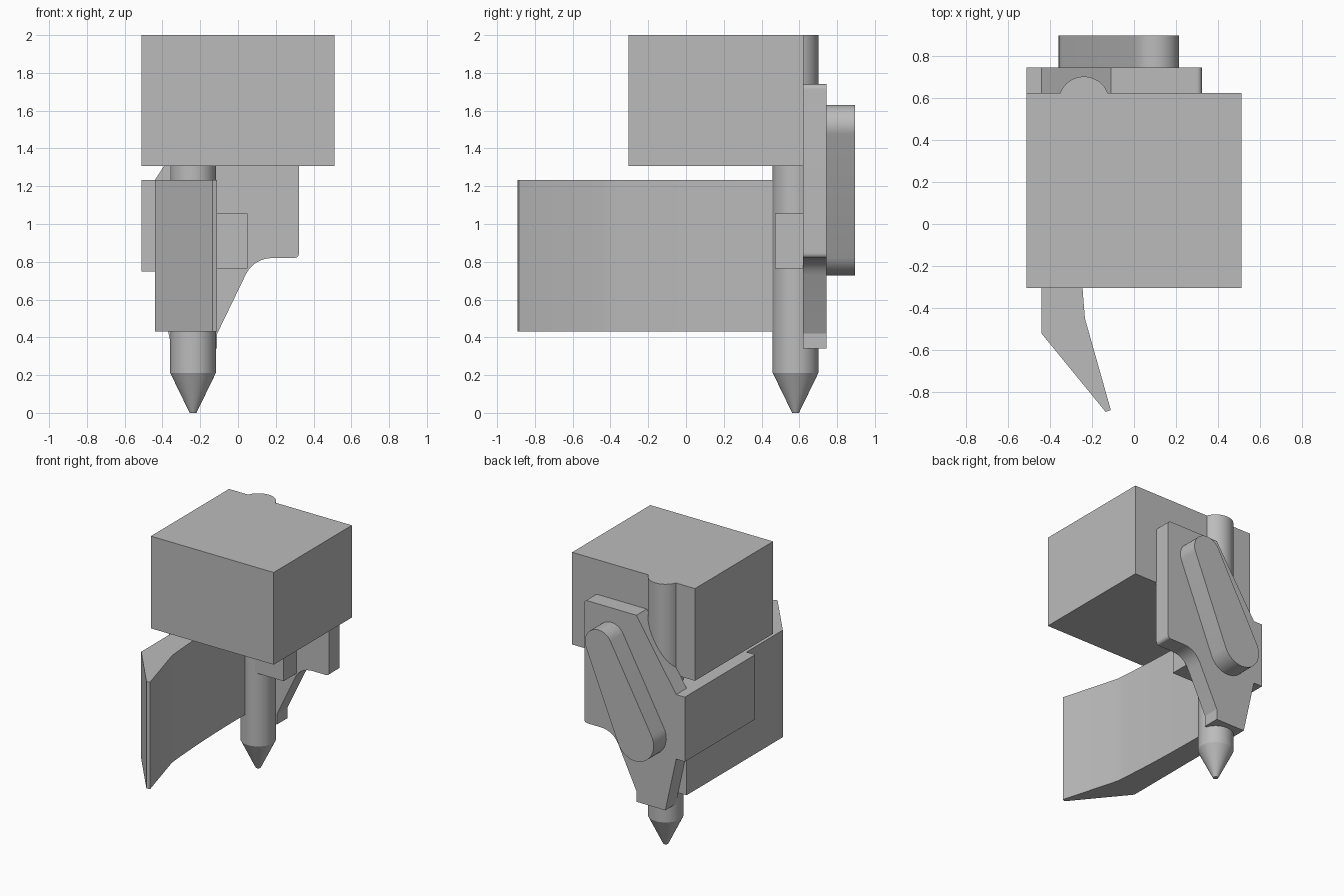
import bpy, bmesh, math
from mathutils import Vector

cube = bpy.data.objects.get("Cube")
if cube:
    bpy.data.objects.remove(cube, do_unlink=True)

grey = bpy.data.materials.new("plain grey")
grey.use_nodes = True
grey.diffuse_color = (0.5, 0.5, 0.5, 1)
grey.node_tree.nodes["Principled BSDF"].inputs["Base Color"].default_value = (0.5, 0.5, 0.5, 1)


def finish(name, bm):
    bmesh.ops.remove_doubles(bm, verts=bm.verts, dist=1e-5)
    bmesh.ops.recalc_face_normals(bm, faces=bm.faces)
    mesh = bpy.data.meshes.new(name)
    bm.to_mesh(mesh)
    bm.free()
    mesh.materials.append(grey)
    obj = bpy.data.objects.new(name, mesh)
    bpy.context.collection.objects.link(obj)
    bpy.ops.object.select_all(action='DESELECT')
    obj.select_set(True)
    bpy.context.view_layer.objects.active = obj
    bpy.ops.object.shade_smooth_by_angle(angle=math.radians(14))
    return obj


def prism(name, outline, axis, low, high):
    """Extrude an outline along y (outline in x, z) or z (outline in x, y)."""
    bm = bmesh.new()
    place = (lambda a, b: (a, low, b)) if axis == 'y' else (lambda a, b: (a, b, low))
    face = bm.faces.new([bm.verts.new(place(a, b)) for a, b in outline])
    side = bmesh.ops.extrude_face_region(bm, geom=[face])
    moved = [v for v in side["geom"] if isinstance(v, bmesh.types.BMVert)]
    step = Vector((0, high - low, 0)) if axis == 'y' else Vector((0, 0, high - low))
    bmesh.ops.translate(bm, verts=moved, vec=step)
    return finish(name, bm)


def block(name, x, y, z):
    return prism(name, [(x[0], y[0]), (x[1], y[0]), (x[1], y[1]), (x[0], y[1])], 'z', *z)


def bend(start, corner, end, steps=10):
    """Rounded corner between two outline points."""
    a, c, b = Vector(start), Vector(corner), Vector(end)
    ts = [i / steps for i in range(steps + 1)]
    return [tuple(a * (1 - t) ** 2 + c * (2 * t * (1 - t)) + b * t * t) for t in ts]


def arc(centre, radius, start, end, steps=24):
    angles = [start + (end - start) * i / steps for i in range(steps + 1)]
    return [(centre[0] + radius * math.cos(a), centre[1] + radius * math.sin(a)) for a in angles]


# Main block and the small lug beside the pin
block("main_block", (-0.51, 0.51), (-0.305, 0.622), (1.308, 2.0))
block("side_lug", (-0.24, 0.05), (0.47, 0.63), (0.765, 1.055))

# Pointed pin, turned from a profile
bm = bmesh.new()
profile = [(0, 0), (0.018, 0), (0.121, 0.212), (0.121, 2.0), (0, 2.0)]
verts = [bm.verts.new((r, 0, z)) for r, z in profile]
edges = [bm.edges.new(pair) for pair in zip(verts, verts[1:])]
bmesh.ops.spin(bm, geom=verts + edges, cent=(0, 0, 0), axis=(0, 0, 1),
               angle=math.tau, steps=48)
bmesh.ops.translate(bm, verts=bm.verts, vec=(-0.238, 0.58, 0))
finish("pointed_pin", bm)

# Back plate with sloped shoulder and curved cut-out
plate = [(-0.35, 0.34), (-0.11, 0.34), (-0.11, 0.42)]
plate += bend((0.04, 0.73), (0.085, 0.82), (0.19, 0.82), 12)
plate += bend((0.295, 0.82), (0.323, 0.82), (0.323, 0.85))
plate += bend((0.323, 1.71), (0.323, 1.74), (0.295, 1.74))
plate += [(-0.11, 1.74), (-0.44, 1.233), (-0.51, 1.233), (-0.51, 0.748), (-0.44, 0.748)]
prism("back_plate", plate, 'y', 0.62, 0.745)

# Flange running forward from the plate along the blade
block("side_flange", (-0.512, -0.44), (-0.09, 0.745), (0.748, 1.233))

# Blade with curved inner face and angled tip
blade = [(-0.44, 0.622), (-0.44, -0.52), (-0.135, -0.893), (-0.11, -0.885)]
blade += bend((-0.233, -0.45), (-0.265, -0.09), (-0.268, 0.34), 12)
blade += [(-0.268, 0.622)]
prism("curved_blade", blade, 'z', 0.43, 1.233)

# Tapered lever with round ends on the back
low, high = Vector((-0.205, 0.88)), Vector((0.1, 1.518))
low_r, high_r = 0.153, 0.113
line = high - low
heading = math.atan2(line.y, line.x)
spread = math.acos((low_r - high_r) / line.length)
lever = arc(high, high_r, heading - spread, heading + spread)
lever += arc(low, low_r, heading + spread, heading - spread + math.tau)
prism("tapered_lever", lever, 'y', 0.74, 0.895)
